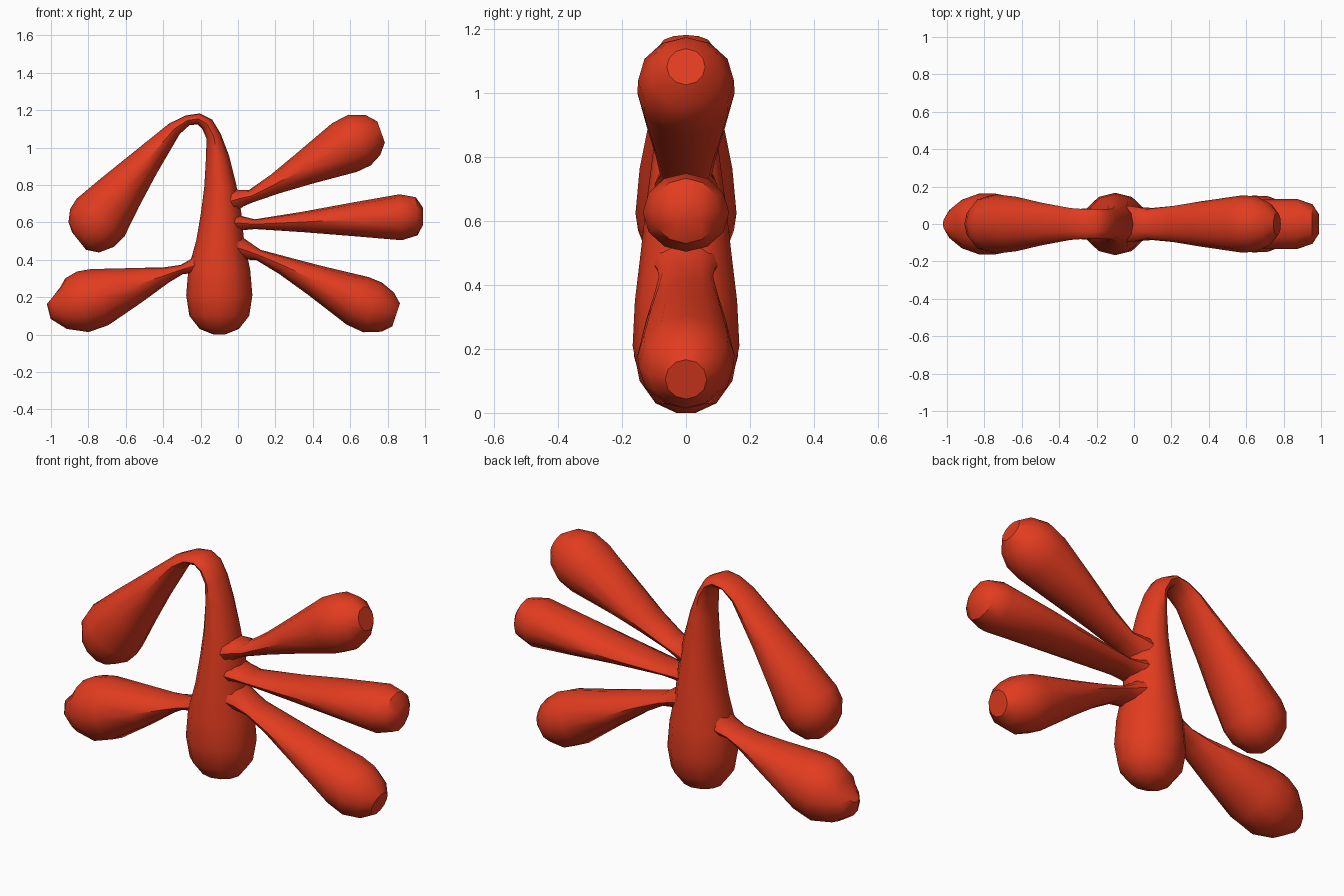
import bpy, bmesh, math

red = bpy.data.materials.new("red")
red.diffuse_color = (0.76, 0.045, 0.014, 1)
SIDES = 12


def limb(name, stations):
    """Loft of elliptical rings along a path in the xz plane: (x, z, in-plane radius, y radius)."""
    bm = bmesh.new()
    rings = []
    for i, (x, z, r, ry) in enumerate(stations):
        a = stations[max(i - 1, 0)]
        b = stations[min(i + 1, len(stations) - 1)]
        tx, tz = b[0] - a[0], b[1] - a[1]
        d = math.hypot(tx, tz)
        nx, nz = tz / d, -tx / d
        ring = []
        for k in range(SIDES):
            t = 2 * math.pi * k / SIDES
            c = math.cos(t) * r
            ring.append(bm.verts.new((x + nx * c, math.sin(t) * ry, z + nz * c)))
        rings.append(ring)
    for p, q in zip(rings, rings[1:]):
        for k in range(SIDES):
            j = (k + 1) % SIDES
            bm.faces.new((p[k], p[j], q[j], q[k]))
    bm.faces.new(rings[0])
    bm.faces.new(rings[-1])
    bmesh.ops.recalc_face_normals(bm, faces=bm.faces)
    me = bpy.data.meshes.new(name)
    bm.to_mesh(me)
    bm.free()
    me.materials.append(red)
    ob = bpy.data.objects.new(name, me)
    bpy.context.collection.objects.link(ob)
    bpy.ops.object.select_all(action='DESELECT')
    ob.select_set(True)
    bpy.context.view_layer.objects.active = ob
    bpy.ops.object.shade_smooth_by_angle(angle=math.radians(40))


# Upright trunk that arches over into the drooping upper left bulb
limb("trunk_and_drooping_arm", [
    (-.10, .00, .03, .03), (-.10, .03, .105, .095), (-.10, .10, .16, .145),
    (-.10, .21, .177, .167), (-.10, .35, .165, .16), (-.095, .50, .128, .142),
    (-.09, .65, .108, .125), (-.095, .80, .085, .105), (-.11, .95, .062, .088),
    (-.13, 1.06, .04, .08), (-.165, 1.125, .036, .08), (-.21, 1.153, .03, .08),
    (-.27, 1.145, .028, .08), (-.34, 1.10, .04, .085), (-.50, .915, .085, .115),
    (-.625, .765, .125, .145), (-.735, .625, .163, .158), (-.78, .57, .155, .15),
    (-.825, .52, .115, .11), (-.85, .50, .06, .06)])

# Lower left bulb
limb("lower_left_arm", [
    (-.16, .40, .09, .10), (-.24, .365, .04, .085), (-.30, .348, .025, .08),
    (-.38, .32, .042, .09), (-.55, .262, .098, .125), (-.74, .20, .157, .162),
    (-.83, .175, .165, .162), (-.92, .165, .135, .13), (-.975, .17, .09, .085),
    (-1.0, .19, .035, .04)])

# Three arms on the right
limb("upper_right_arm", [
    (-.05, .71, .07, .10), (.02, .73, .045, .09), (.07, .74, .034, .08),
    (.20, .805, .055, .095), (.35, .885, .09, .12), (.57, 1.0, .146, .152),
    (.65, 1.04, .148, .15), (.72, 1.067, .115, .115), (.765, 1.083, .06, .06)])
limb("middle_right_arm", [
    (-.05, .60, .07, .10), (.02, .595, .038, .09), (.09, .59, .026, .085),
    (.35, .602, .055, .11), (.60, .615, .088, .13), (.87, .627, .123, .135),
    (.955, .632, .102, .105), (.99, .632, .045, .05)])
limb("lower_right_arm", [
    (-.05, .48, .08, .11), (.04, .45, .05, .09), (.11, .425, .03, .085),
    (.24, .37, .05, .10), (.41, .29, .085, .125), (.64, .18, .14, .152),
    (.72, .145, .142, .148), (.80, .12, .11, .115), (.845, .105, .065, .065)])
